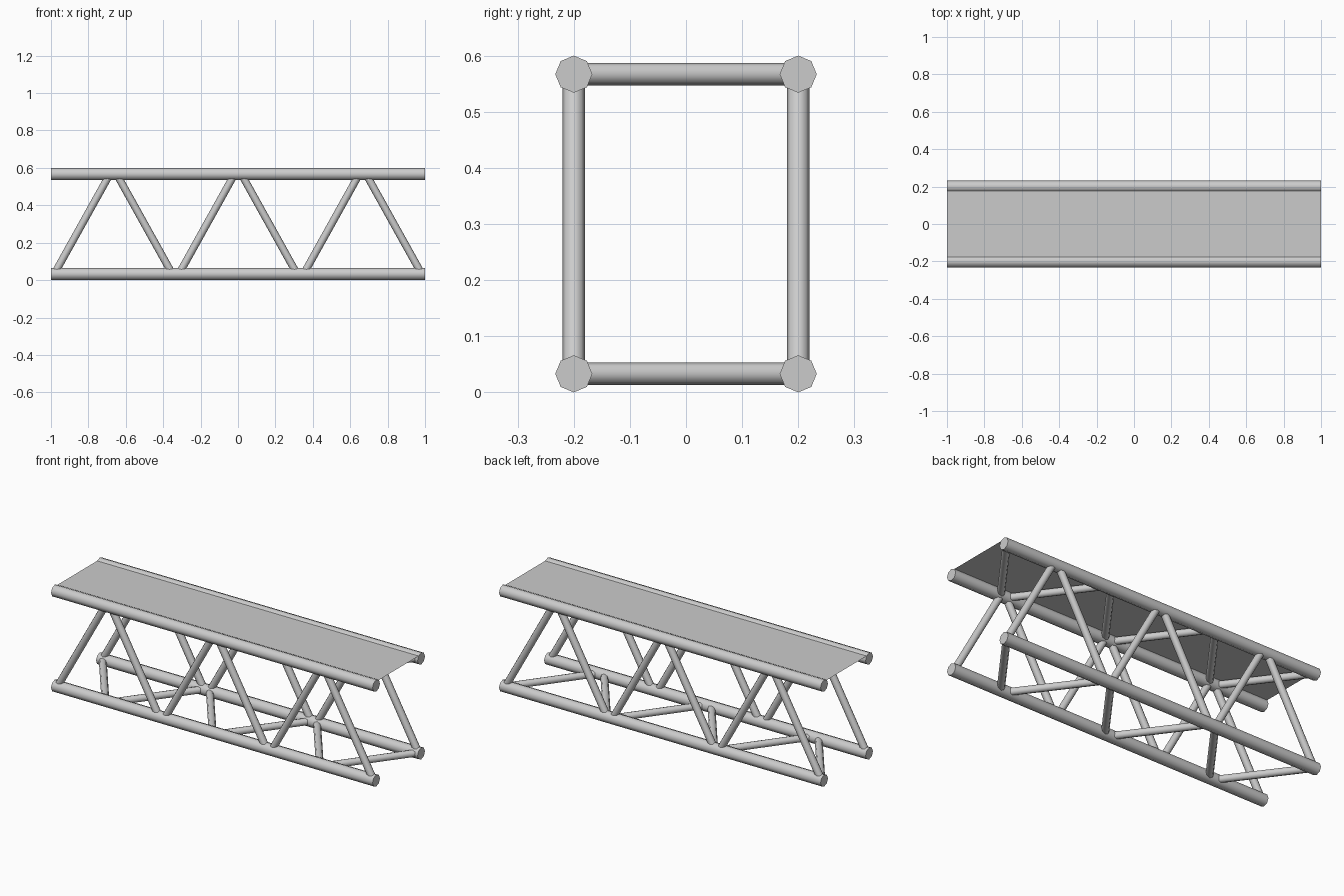
import bpy, math
from mathutils import Vector

if "Cube" in bpy.data.objects:
    bpy.data.objects.remove(bpy.data.objects["Cube"])

R, r = 0.033, 0.02            # chord and brace radii
Y, LOW, HIGH = 0.2, 0.033, 0.567
BAYS = 3
BAY = 2 / BAYS
GAP = 0.018                   # brace ends stop just short of the node point


def tube(name, a, b, radius):
    """Eight-sided smooth tube between two points."""
    a, b = Vector(a), Vector(b)
    d = b - a
    bpy.ops.mesh.primitive_cylinder_add(vertices=8, radius=radius, depth=d.length,
                                        location=(a + b) / 2)
    ob = bpy.context.object
    ob.name = name
    ob.rotation_euler = d.to_track_quat('Z', 'Y').to_euler()
    bpy.ops.object.shade_smooth_by_angle(angle=math.radians(50))
    return ob


# Four long chords
for yn, y in (("front", -Y), ("back", Y)):
    for zn, z in (("lower", LOW), ("upper", HIGH)):
        tube(f"{yn}_{zn}_chord", (-1, y, z), (1, y, z), R)

# Zigzag braces, one V per bay on each of the four sides
sides = {
    "front_brace": ((-Y, LOW), (-Y, HIGH)),
    "back_brace": ((Y, LOW), (Y, HIGH)),
    "bottom_brace": ((Y, LOW), (-Y, LOW)),
    "top_brace": ((Y, HIGH), (-Y, HIGH)),
}
for name, (foot, peak) in sides.items():
    for i in range(BAYS):
        mid = -1 + BAY * (i + 0.5)
        for s in (-1, 1):
            tube(name, (mid + s * (BAY / 2 - GAP), *foot), (mid + s * GAP, *peak), r)

# Thin deck sheet between the upper chords
bpy.ops.mesh.primitive_plane_add(size=2, location=(0, 0, 0.59))
deck = bpy.context.object
deck.name = "deck"
deck.scale = (1, Y, 1)
